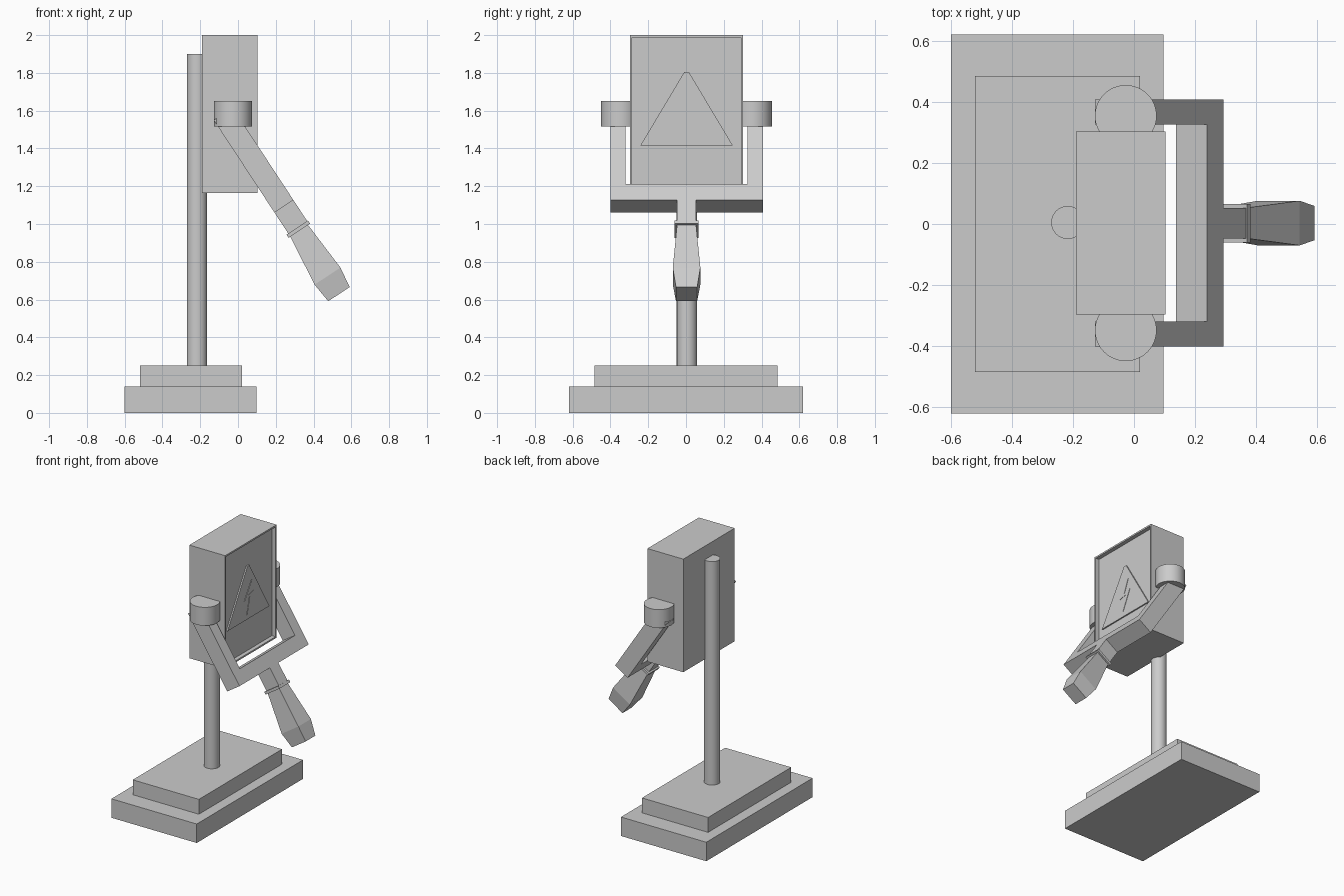
import bpy, bmesh, math
from mathutils import Matrix, Vector

if "Cube" in bpy.data.objects:
    bpy.data.objects.remove(bpy.data.objects["Cube"])

CY = 0.003  # y of the symmetry plane of the upper parts


def finish(bm, name, smooth=False):
    bmesh.ops.recalc_face_normals(bm, faces=bm.faces)
    me = bpy.data.meshes.new(name)
    bm.to_mesh(me)
    bm.free()
    ob = bpy.data.objects.new(name, me)
    bpy.context.collection.objects.link(ob)
    if smooth:
        bpy.context.view_layer.objects.active = ob
        ob.select_set(True)
        bpy.ops.object.shade_smooth_by_angle(angle=math.radians(35))
        ob.select_set(False)
    return ob


def loft(name, rings, mat=Matrix()):
    """Closed solid through equally sized rings of points."""
    bm = bmesh.new()
    vs = [[bm.verts.new(mat @ Vector(p)) for p in r] for r in rings]
    n = len(vs[0])
    bm.faces.new(vs[0])
    bm.faces.new(vs[-1])
    for r, s in zip(vs, vs[1:]):
        for i in range(n):
            j = (i + 1) % n
            bm.faces.new((r[i], r[j], s[j], s[i]))
    return finish(bm, name)


def rect(a, hy, hb, ob=0.0):
    return [(a, y * hy, ob + b * hb) for y, b in ((-1, -1), (1, -1), (1, 1), (-1, 1))]


def box_bm(x0, x1, y0, y1, z0, z1):
    bm = bmesh.new()
    m = Matrix.Translation(((x0 + x1) / 2, (y0 + y1) / 2, (z0 + z1) / 2))
    bmesh.ops.create_cube(bm, size=1, matrix=m @ Matrix.Diagonal((x1 - x0, y1 - y0, z1 - z0, 1)))
    return bm


def cylinder(name, x, y, z0, z1, r):
    bm = bmesh.new()
    bmesh.ops.create_cone(bm, cap_ends=True, segments=48, radius1=r, radius2=r, depth=z1 - z0,
                          matrix=Matrix.Translation((x, y, (z0 + z1) / 2)))
    return finish(bm, name, True)


# Stepped base and pole
finish(box_bm(-0.60, 0.097, -0.62, 0.62, 0, 0.14), "base_lower")
finish(box_bm(-0.52, 0.02, -0.485, 0.485, 0.14, 0.25), "base_upper")
cylinder("pole", -0.217, 0.005, 0.25, 1.90, 0.054)

# Switch box with recessed front panel
bm = box_bm(-0.19, 0.103, CY - 0.30, CY + 0.30, 1.165, 2.0)
bm.faces.ensure_lookup_table()
front = max(bm.faces, key=lambda f: f.calc_center_median().x)
bmesh.ops.inset_region(bm, faces=[front], thickness=0.017)
floor = bmesh.ops.extrude_discrete_faces(bm, faces=[front])["faces"][0]
bmesh.ops.translate(bm, verts=floor.verts, vec=(-0.03, 0, 0))
finish(bm, "switch_box")


# Warning triangle and bolt symbol on the panel
def plate(name, pts, x0, x1):
    loft(name, [[(x, y + CY, z) for y, z in pts] for x in (x0, x1)])


plate("warning_triangle", [(-0.245, 1.415), (0.245, 1.415), (0.012, 1.805), (-0.012, 1.805)], 0.07, 0.083)
plate("bolt_symbol", [(0.035, 1.69), (-0.05, 1.56), (0.012, 1.575), (-0.02, 1.45),
                      (0.055, 1.605), (-0.005, 1.59)], 0.08, 0.086)

# Pivot housings
for side, s in (("left", -1), ("right", 1)):
    cylinder("pivot_" + side, -0.027, CY + s * 0.351, 1.515, 1.65, 0.101)

# Tilted lever: local x runs down the lever, local z is its thickness
d = Vector((0.549, 0, -0.836)).normalized()
b = Vector((-d.z, 0, d.x))
lever = Matrix(((d.x, 0, b.x, 0.243), (0, 1, 0, CY), (d.z, 0, b.z, 1.094), (0, 0, 0, 1)))

# Fork with neck, drawn as a half outline and mirrored
half = [(0.14, 0.05), (0, 0.05), (0, 0.404), (-0.585, 0.404), (-0.585, 0.322), (-0.1, 0.322)]
outline = half + [(a, -y) for a, y in reversed(half)]
loft("lever_fork", [[(a, y, z) for a, y in outline] for z in (-0.06, 0.06)], lever)

# Collar and faceted grip
loft("grip_collar", [rect(0.133, 0.063, 0.068, -0.003), rect(0.153, 0.063, 0.068, -0.003)], lever)
loft("grip", [rect(0.15, 0.05, 0.056, -0.004), rect(0.436, 0.073, 0.082, -0.01),
              rect(0.549, 0.056, 0.068, -0.012)], lever)
